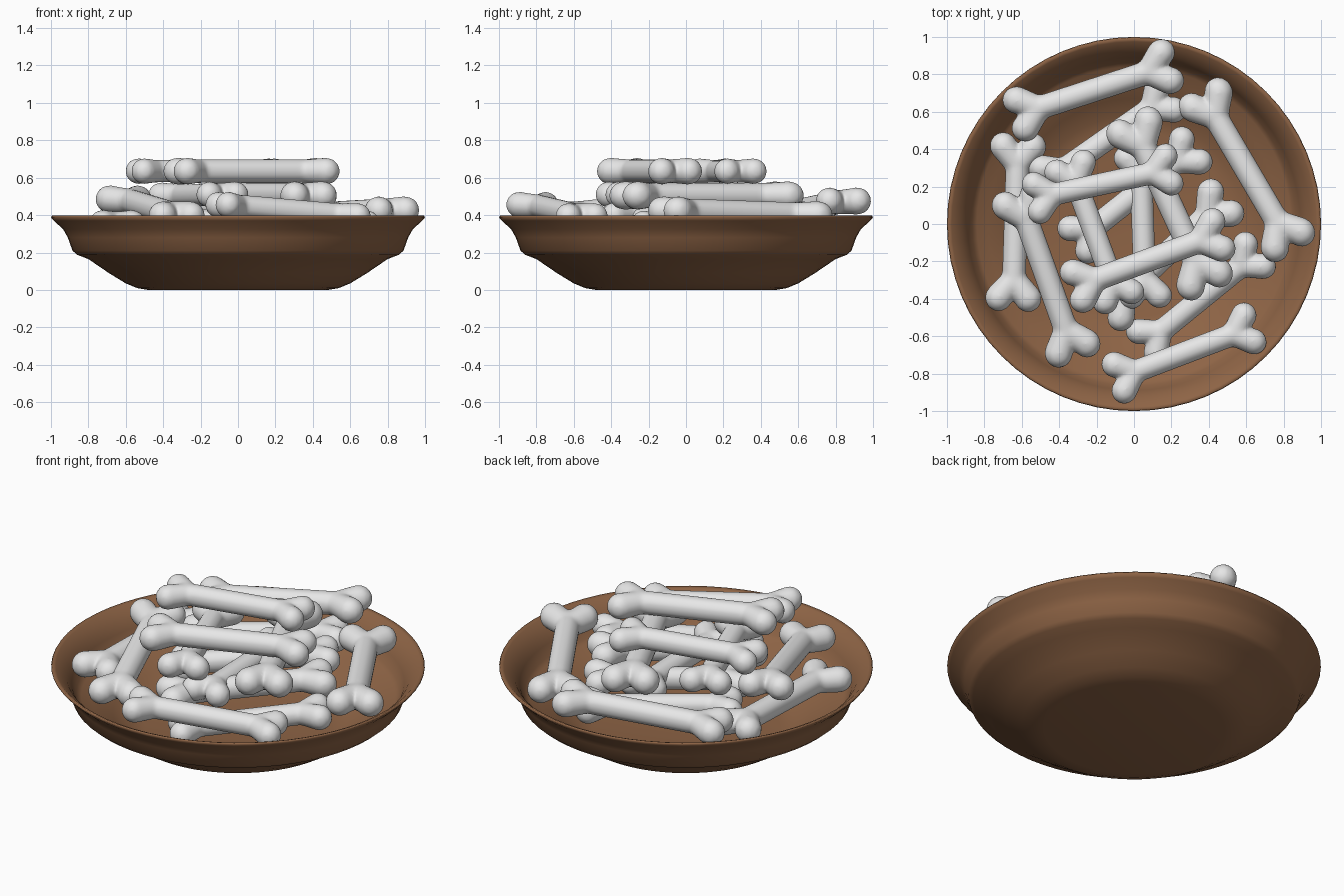
import bpy, bmesh, math
from mathutils import Vector

if "Cube" in bpy.data.objects:
    bpy.data.objects.remove(bpy.data.objects["Cube"])


def material(name, rgb):
    m = bpy.data.materials.new(name)
    m.diffuse_color = (*rgb, 1)
    m.use_nodes = True
    m.node_tree.nodes["Principled BSDF"].inputs["Base Color"].default_value = m.diffuse_color
    return m


brown = material("brown clay", (0.27, 0.127, 0.06))
pale = material("pale bone", (0.8, 0.8, 0.8))


def add_object(name, mesh):
    ob = bpy.data.objects.new(name, mesh)
    bpy.context.collection.objects.link(ob)
    return ob


# Bowl: one closed profile (outside up, over the rim, back down inside), spun round z
profile = [(0, 0), (0.48, 0), (0.54, 0.01), (0.60, 0.035), (0.69, 0.09), (0.80, 0.165),
           (0.86, 0.188), (0.885, 0.21), (0.91, 0.28), (0.935, 0.325), (0.985, 0.37),
           (1.0, 0.388), (0.995, 0.398), (0.975, 0.39), (0.92, 0.34), (0.89, 0.29),
           (0.865, 0.23), (0.84, 0.21), (0.78, 0.188), (0.67, 0.115), (0.58, 0.06),
           (0.50, 0.04), (0, 0.04)]
bm = bmesh.new()
verts = [bm.verts.new((r, 0, z)) for r, z in profile]
edges = [bm.edges.new(pair) for pair in zip(verts, verts[1:])]
bmesh.ops.spin(bm, geom=verts + edges, cent=(0, 0, 0), axis=(0, 0, 1),
               angle=math.tau, steps=64, use_merge=True)
bmesh.ops.remove_doubles(bm, verts=bm.verts, dist=1e-4)
bmesh.ops.recalc_face_normals(bm, faces=bm.faces)
mesh = bpy.data.meshes.new("bowl")
bm.to_mesh(mesh)
bm.free()
mesh.materials.append(brown)
mesh.shade_smooth()
add_object("bowl", mesh)

# Bone: hulls of sphere pairs for the shaft and four knobs, fused and softened
LENGTH = 0.76
ball = bmesh.new()
bmesh.ops.create_icosphere(ball, subdivisions=3, radius=1)
directions = [v.co.normalized() for v in ball.verts]
ball.free()


def capsule(bm, a, ra, b, rb):
    a, b = Vector(a), Vector(b)
    axis = b - a
    points = [a + d * ra for d in directions if d.dot(axis) <= 0.1 * axis.length]
    points += [b + d * rb for d in directions if d.dot(axis) >= -0.4 * axis.length]
    new = [bm.verts.new(p) for p in points]
    bmesh.ops.convex_hull(bm, input=new)


bm = bmesh.new()
capsule(bm, (-0.32, 0, 0), 0.063, (0.32, 0, 0), 0.063)
for sx in (-1, 1):
    for sy in (-1, 1):
        capsule(bm, (sx * 0.29, 0, 0), 0.062, (sx * 0.385, sy * 0.077, 0), 0.071)
loose = [v for v in bm.verts if not v.link_faces]
bmesh.ops.delete(bm, geom=loose, context='VERTS')
bmesh.ops.recalc_face_normals(bm, faces=bm.faces)
mesh = bpy.data.meshes.new("bone_base")
bm.to_mesh(mesh)
bm.free()
base = add_object("bone_base", mesh)
fuse = base.modifiers.new("fuse", 'REMESH')
fuse.mode = 'VOXEL'
fuse.voxel_size = 0.014
soften = base.modifiers.new("soften", 'SMOOTH')
soften.factor = 0.5
soften.iterations = 4
depsgraph = bpy.context.evaluated_depsgraph_get()
bone_mesh = bpy.data.meshes.new_from_object(base.evaluated_get(depsgraph))
bpy.data.objects.remove(base)
bone_mesh.name = "bone"
bone_mesh.materials.clear()
bone_mesh.materials.append(pale)
bone_mesh.shade_smooth()

# Pile of bones: each entry is the two knob-end centres
bones = [
    # top layer
    ((-0.515, 0.14, 0.635), (0.18, 0.29, 0.635)),
    ((-0.295, -0.33, 0.635), (0.44, -0.06, 0.635)),
    # middle layer
    ((-0.34, 0.30, 0.505), (-0.085, -0.385, 0.51)),
    ((0.005, 0.51, 0.505), (0.375, -0.29, 0.505)),
    # around the rim
    ((-0.60, 0.59, 0.42), (0.165, 0.84, 0.475)),
    ((0.385, 0.66, 0.40), (0.82, -0.08, 0.425)),
    ((-0.61, 0.12, 0.485), (-0.33, -0.66, 0.40)),
    ((-0.075, -0.82, 0.455), (0.61, -0.56, 0.395)),
    # lower layers
    ((-0.62, 0.41, 0.36), (-0.645, -0.39, 0.355)),
    ((0.165, 0.67, 0.37), (-0.45, 0.24, 0.37)),
    ((0.06, -0.38, 0.40), (0.035, 0.35, 0.40)),
    ((0.30, 0.39, 0.39), (-0.29, -0.08, 0.36)),
    ((0.46, 0.11, 0.40), (-0.12, -0.44, 0.36)),
    ((0.64, -0.17, 0.355), (0.075, -0.63, 0.285)),
]
for i, (a, b) in enumerate(bones, 1):
    a, b = Vector(a), Vector(b)
    ob = add_object(f"bone_{i:02d}", bone_mesh)
    stretch = (b - a).length / LENGTH
    thick = 0.5 + 0.5 * stretch
    ob.location = (a + b) / 2
    ob.rotation_euler = (b - a).to_track_quat('X', 'Z').to_euler()
    ob.scale = (stretch, thick, thick)
